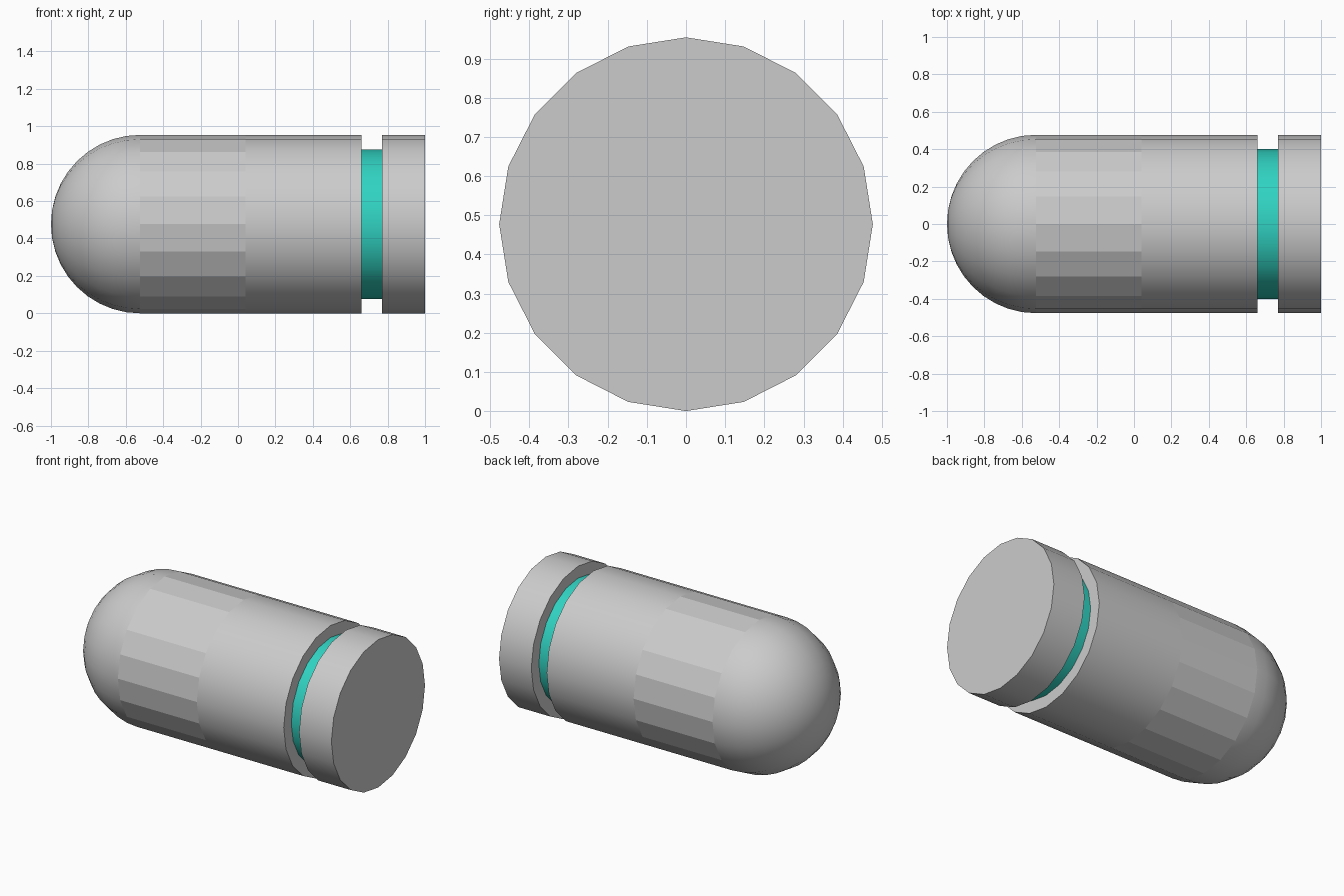
import bpy, bmesh, math

if "Cube" in bpy.data.objects:
    bpy.data.objects.remove(bpy.data.objects["Cube"])

R = 0.477       # outer radius
SIDES = 20
SPLIT = math.radians(30)


def lathe(name, profile, flat_range=None, material=None):
    """Spin an (x, radius) profile around the x axis; radius 0 makes a pole."""
    bm = bmesh.new()
    rings = []
    for x, r in profile:
        if r == 0:
            rings.append([bm.verts.new((x, 0, R))])
            continue
        rings.append([bm.verts.new((x, r * math.sin(a), R + r * math.cos(a)))
                      for a in (2 * math.pi * i / SIDES for i in range(SIDES))])
    for a, b in zip(rings, rings[1:]):
        for i in range(SIDES):
            j = (i + 1) % SIDES
            if len(a) == 1:
                bm.faces.new((a[0], b[i], b[j]))
            else:
                bm.faces.new((a[i], b[i], b[j], a[j]))
    for ring in (rings[0], rings[-1]):
        if len(ring) > 1:
            bm.faces.new(ring)
    bmesh.ops.recalc_face_normals(bm, faces=bm.faces)
    # smooth shading, sharp at hard corners, flat on the faceted sleeve
    for f in bm.faces:
        x = f.calc_center_median().x
        f.smooth = not (flat_range and flat_range[0] < x < flat_range[1])
    for e in bm.edges:
        e.smooth = e.calc_face_angle(0) < SPLIT
    mesh = bpy.data.meshes.new(name)
    bm.to_mesh(mesh)
    bm.free()
    if material:
        mesh.materials.append(material)
    obj = bpy.data.objects.new(name, mesh)
    bpy.context.collection.objects.link(obj)
    return obj


teal = bpy.data.materials.new("teal")
teal.diffuse_color = (0.03, 0.65, 0.54, 1)
teal.use_nodes = True
teal.node_tree.nodes["Principled BSDF"].inputs["Base Color"].default_value = teal.diffuse_color

# main body: round nose, faceted grip, smooth barrel
RINGS = 10
x0 = -1 + R
nose = [(-1, 0)] + [(x0 - R * math.cos(t), R * math.sin(t))
                    for t in (math.pi / 2 * k / RINGS for k in range(1, RINGS + 1))]
lathe("body", nose + [(0.04, R), (0.66, R)], flat_range=(x0, 0.04))

# recessed coloured ring in the groove
lathe("groove_ring", [(0.66, 0.40), (0.77, 0.40)], material=teal)

# end cap
lathe("end_cap", [(0.77, R), (1.0, R)])
